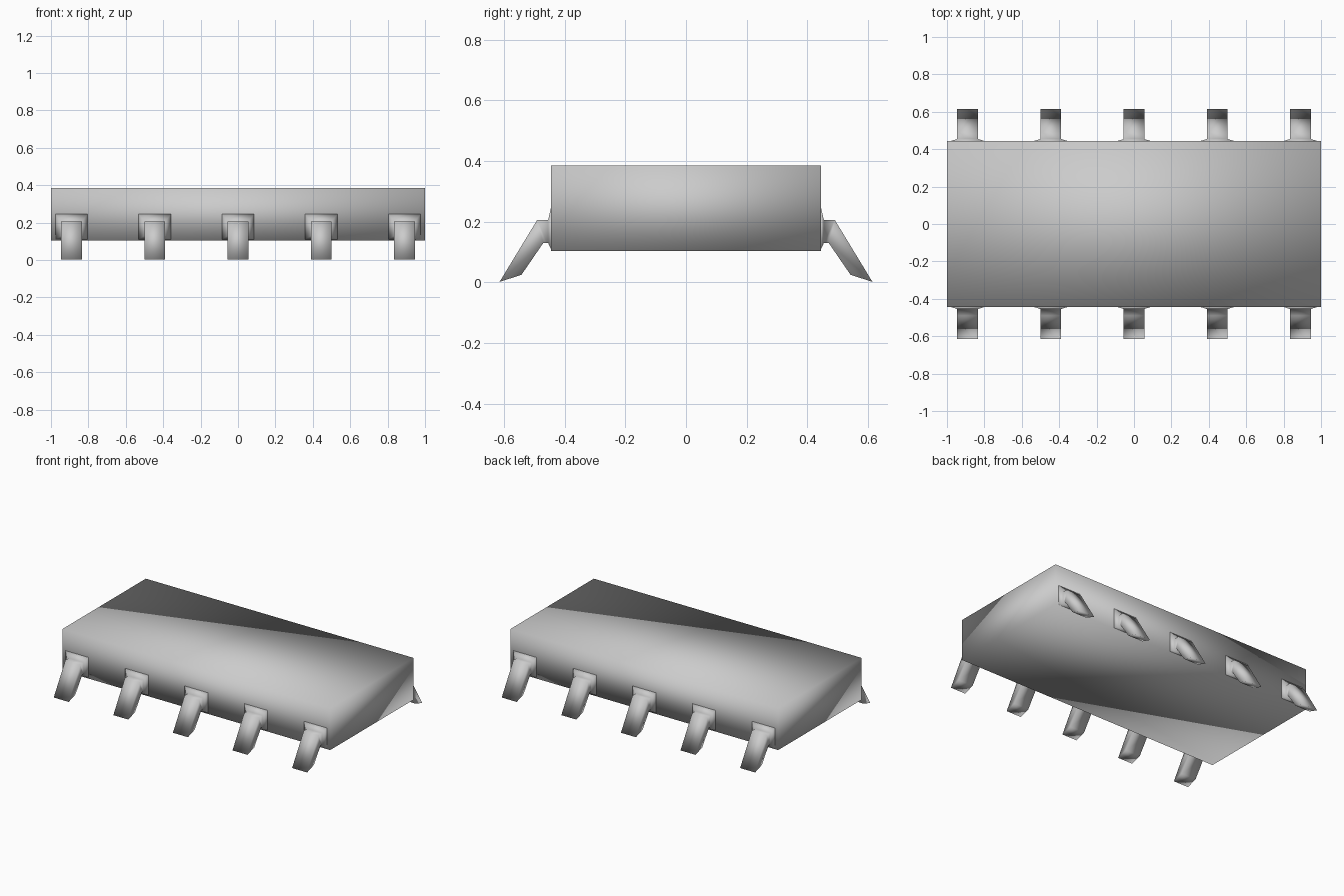
import bpy

if "Cube" in bpy.data.objects:
    bpy.data.objects.remove(bpy.data.objects["Cube"])


def make_object(name, verts, faces):
    mesh = bpy.data.meshes.new(name)
    mesh.from_pydata(verts, [], faces)
    mesh.shade_smooth()
    obj = bpy.data.objects.new(name, mesh)
    bpy.context.collection.objects.link(obj)
    return obj


def loft(name, rings):
    """Join a series of four-point rings into a closed solid."""
    verts = [p for ring in rings for p in ring]
    last = 4 * (len(rings) - 1)
    faces = [(3, 2, 1, 0), tuple(range(last, last + 4))]
    for r in range(0, last, 4):
        for i in range(4):
            j = (i + 1) % 4
            faces.append((r + i, r + j, r + 4 + j, r + 4 + i))
    return make_object(name, verts, faces)


# Softly shaded rectangular package
loft("chip_body", [
    [(-1, -.445, z), (1, -.445, z), (1, .445, z), (-1, .445, z)]
    for z in (.103, .385)
])

# Lead sections: half width, upper (y, z), lower (y, z)
# The first two form the flared collar against the package
sections = [
    (.09, (-.444, .25), (-.444, .108)),
    (.056, (-.454, .206), (-.454, .13)),
    (.056, (-.49, .206), (-.47, .13)),
    (.056, (-.614, .002), (-.542, .025)),
]

# Five bent leads, mirrored to the rear side
for n in range(5):
    x = (n - 2) * .445
    rings = [[(x - w, *up), (x - w, *low), (x + w, *low), (x + w, *up)]
             for w, up, low in sections]
    lead = loft(f"lead_pair_{n + 1}", rings)
    mirror = lead.modifiers.new("front_to_back", 'MIRROR')
    mirror.use_axis = (False, True, False)
    mirror.use_mirror_merge = False
